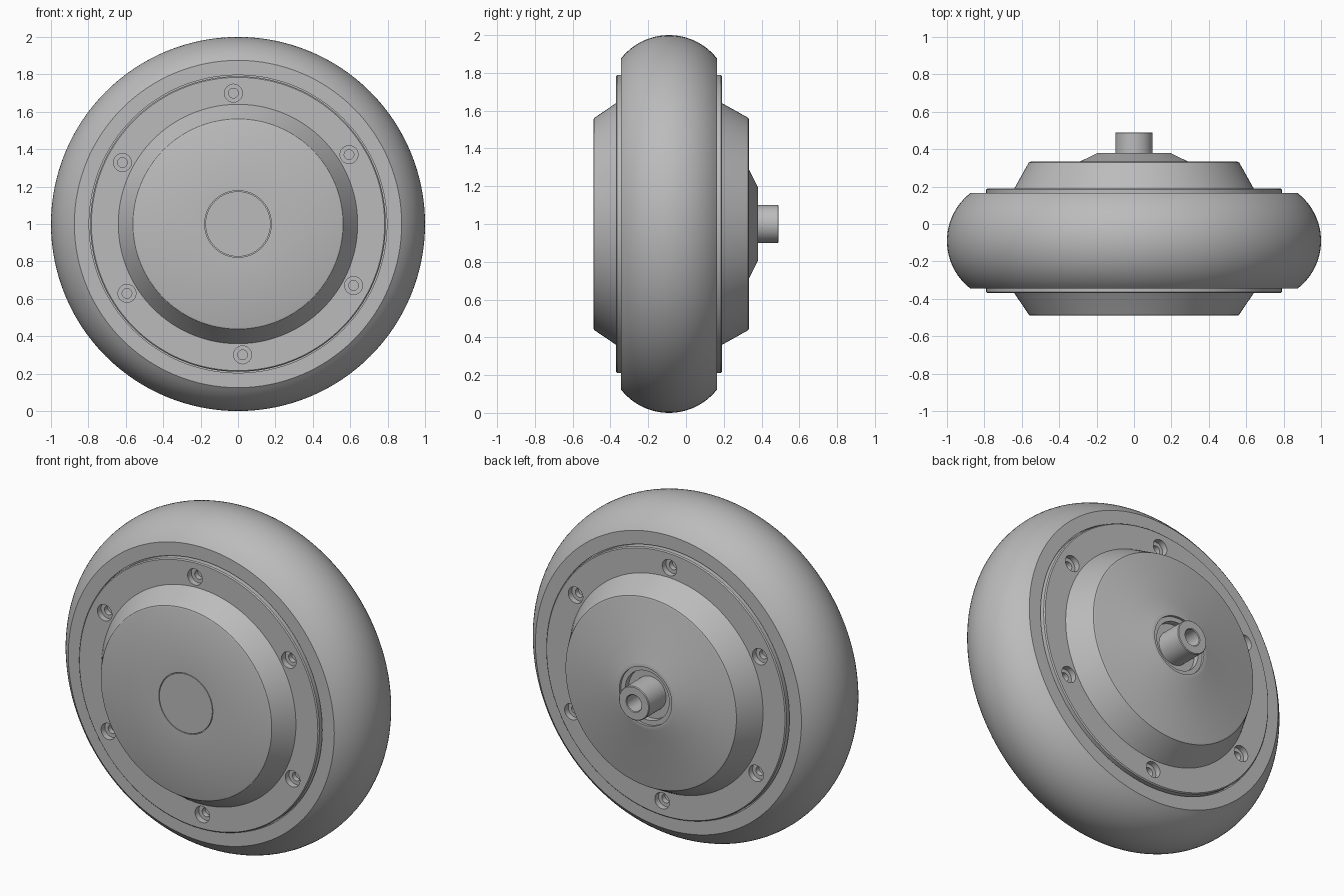
import bpy, bmesh, math
from mathutils import Vector, Matrix

cube = bpy.data.objects.get("Cube")
if cube:
    bpy.data.objects.remove(cube, do_unlink=True)

grey = bpy.data.materials.new("mid grey")
grey.use_nodes = True
colour = (0.5, 0.5, 0.5, 1)
grey.diffuse_color = colour
grey.node_tree.nodes["Principled BSDF"].inputs["Base Color"].default_value = colour

CENTRE = Vector((0, 0, 1))
MID = -0.09          # middle plane of the tyre along y
HALF = 0.255         # half width of the tyre


def lathe(name, profile, closed=False, steps=128):
    """Turn (radius, y) points around the wheel axis."""
    bm = bmesh.new()
    vs = [bm.verts.new((r, y, 1)) for r, y in profile]
    pairs = list(zip(vs, vs[1:])) + ([(vs[-1], vs[0])] if closed else [])
    edges = [bm.edges.new(p) for p in pairs]
    bmesh.ops.spin(bm, geom=vs + edges, cent=CENTRE, axis=(0, 1, 0),
                   angle=math.tau, steps=steps, use_merge=False)
    bmesh.ops.remove_doubles(bm, verts=bm.verts[:], dist=0.0002)
    bmesh.ops.recalc_face_normals(bm, faces=bm.faces[:])
    mesh = bpy.data.meshes.new(name)
    bm.to_mesh(mesh)
    bm.free()
    mesh.materials.append(grey)
    obj = bpy.data.objects.new(name, mesh)
    bpy.context.collection.objects.link(obj)
    return obj


def select(obj):
    bpy.ops.object.select_all(action='DESELECT')
    obj.select_set(True)
    bpy.context.view_layer.objects.active = obj


def smooth(obj):
    select(obj)
    bpy.ops.object.shade_smooth_by_angle(angle=math.radians(33))


def drill(obj, radius, y, depth):
    """Cut a ring of six screw holes, centred on the face at y."""
    bm = bmesh.new()
    for k in range(6):
        a = math.radians(92 + 60 * k)
        spot = CENTRE + Vector((0.7 * math.cos(a), y, 0.7 * math.sin(a)))
        place = Matrix.Translation(spot) @ Matrix.Rotation(math.pi / 2, 4, 'X')
        bmesh.ops.create_cone(bm, cap_ends=True, segments=32, radius1=radius,
                              radius2=radius, depth=2 * depth, matrix=place)
    mesh = bpy.data.meshes.new("hole_cutter")
    bm.to_mesh(mesh)
    bm.free()
    mesh.materials.append(grey)
    cutter = bpy.data.objects.new("hole_cutter", mesh)
    bpy.context.collection.objects.link(cutter)
    cutter.hide_render = True
    mod = obj.modifiers.new("holes", 'BOOLEAN')
    mod.operation = 'DIFFERENCE'
    mod.solver = 'EXACT'
    mod.object = cutter
    select(obj)
    bpy.ops.object.modifier_apply(modifier=mod.name)
    bpy.data.objects.remove(cutter, do_unlink=True)


# Tyre: crowned tread with flat sidewalls
bulge = 0.125
arc_r = (HALF ** 2 + bulge ** 2) / (2 * bulge)
sweep = math.asin(HALF / arc_r)
tread = []
for i in range(25):
    a = -sweep + 2 * sweep * i / 24
    tread.append((1 - arc_r + arc_r * math.cos(a), MID + arc_r * math.sin(a)))
tyre = lathe("tyre", tread + [(0.796, MID + HALF), (0.796, MID - HALF)], closed=True)
smooth(tyre)


def cover_profile(flange, face):
    """Shared outer part of both covers, from the middle plane to the raised face."""
    s = 1 if face > flange else -1
    return [(0, MID), (0.81, MID), (0.81, flange - s * 0.04), (0.79, flange - s * 0.04),
            (0.79, flange - s * 0.006), (0.784, flange), (0.64, flange),
            (0.568, face - s * 0.014), (0.562, face - s * 0.004), (0.553, face)]


# Front cover with a thin circular groove in the middle
front_face = -0.49
front = lathe("front_cover", cover_profile(-0.37, front_face) + [
    (0.178, front_face), (0.178, front_face + 0.01),
    (0.174, front_face + 0.01), (0.174, front_face), (0, front_face)])

# Back cover with a flared boss and a stepped recess around the axle
back = lathe("back_cover", cover_profile(0.19, 0.333) + [
    (0.29, 0.333), (0.195, 0.38), (0.172, 0.38), (0.172, 0.365),
    (0.145, 0.365), (0.145, 0.33), (0, 0.33)])

# Counterbored screw holes on both covers
for cover, y in ((front, -0.37), (back, 0.19)):
    drill(cover, 0.048, y, 0.035)
    drill(cover, 0.026, y, 0.065)
    smooth(cover)

# Hollow axle stub
axle = lathe("axle", [(0, 0.3), (0.1, 0.3), (0.1, 0.486), (0.096, 0.49),
                      (0.052, 0.49), (0.048, 0.486), (0.048, 0.34), (0, 0.34)], steps=64)
smooth(axle)
